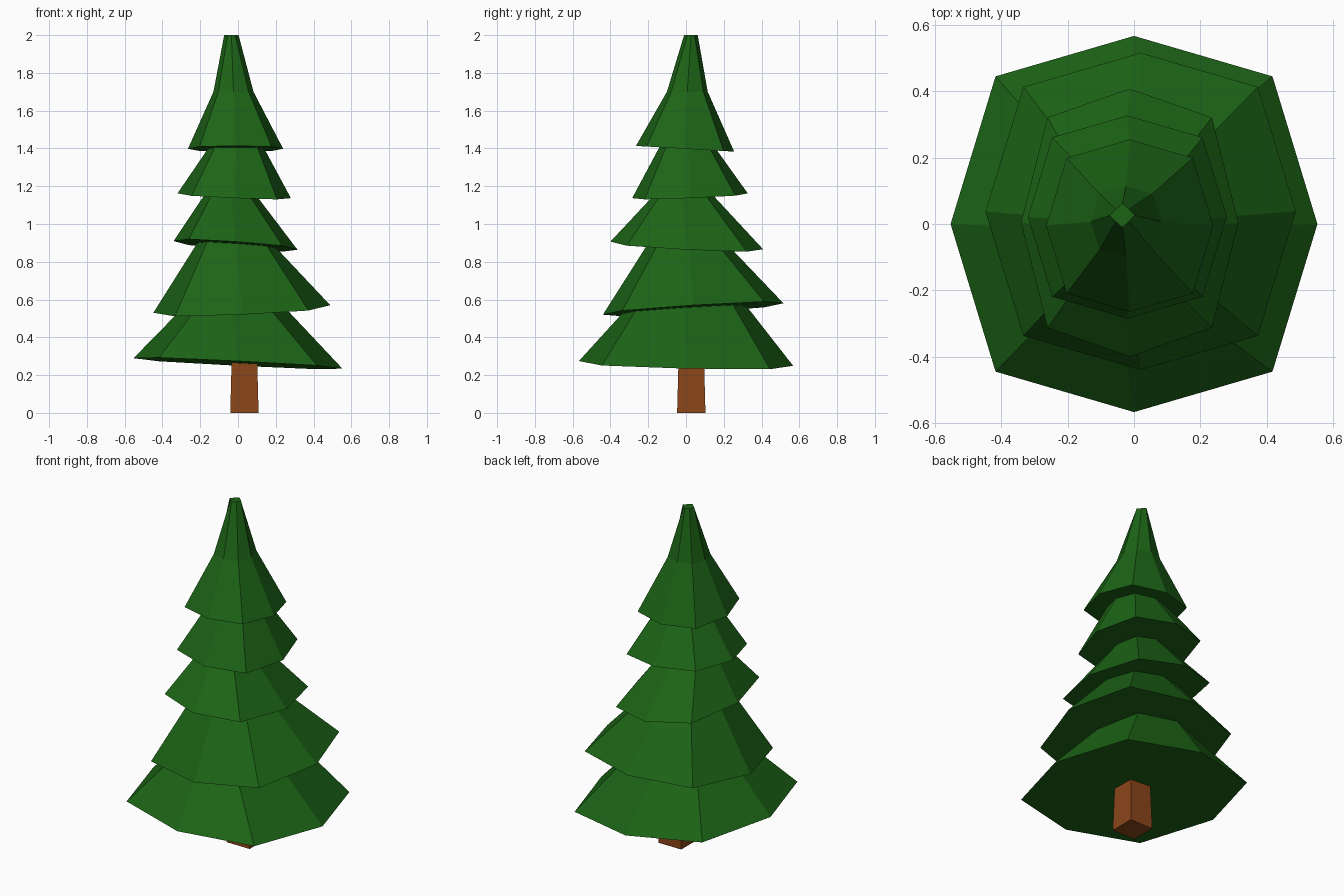
import bpy
import bmesh

if "Cube" in bpy.data.objects:
    bpy.data.objects.remove(bpy.data.objects["Cube"])


def material(name, rgb):
    m = bpy.data.materials.new(name)
    m.diffuse_color = (*rgb, 1)
    m.use_nodes = True
    m.node_tree.nodes["Principled BSDF"].inputs["Base Color"].default_value = m.diffuse_color
    return m


def ring(bm, cx, cy, rx, ry, plane, kx=0.755, ky=0.785):
    """Eight-sided ring lying in the tilted plane z = z0 + sx*x + sy*y."""
    z0, sx, sy = plane
    unit = [(1, 0), (kx, ky), (0, 1), (-kx, ky),
            (-1, 0), (-kx, -ky), (0, -1), (kx, -ky)]
    pts = [(cx + rx * u, cy + ry * v) for u, v in unit]
    return [bm.verts.new((x, y, z0 + sx * x + sy * y)) for x, y in pts]


def skin(name, bm, rings, mat):
    """Bridge consecutive rings, cap both ends and make an object."""
    n = len(rings[0])
    for a, b in zip(rings, rings[1:]):
        for i in range(n):
            j = (i + 1) % n
            bm.faces.new((a[i], a[j], b[j], b[i]))
    bm.faces.new(rings[0][::-1])
    bm.faces.new(rings[-1])
    bmesh.ops.recalc_face_normals(bm, faces=bm.faces)
    me = bpy.data.meshes.new(name)
    bm.to_mesh(me)
    bm.free()
    me.materials.append(mat)
    ob = bpy.data.objects.new(name, me)
    bpy.context.collection.objects.link(ob)
    return ob


green = material("needles", (0.0116, 0.127, 0.008))
brown = material("bark", (0.258, 0.06, 0.0095))

# Foliage tiers: tilted rim plane, wide rim, and narrow top of the tier
# (each narrow top lies in the rim plane of the tier above)
planes = [(0.262, -0.05, -0.022), (0.547, 0.043, 0.063),
          (0.886, -0.07, -0.05), (1.148, -0.042, 0.041),
          (1.398, 0.0, -0.058), (1.70, 0.0, 0.0)]
rims = [(0.0, 0.0, 0.553, 0.567), (0.02, 0.038, 0.468, 0.478),
        (-0.013, 0.004, 0.328, 0.404), (-0.02, 0.021, 0.3, 0.306),
        (-0.013, -0.005, 0.252, 0.26)]
tops = [(-0.033, -0.01, 0.282, 0.33), (-0.005, 0.017, 0.21, 0.218),
        (-0.037, -0.02, 0.14, 0.16), (-0.01, 0.012, 0.15, 0.153),
        (-0.024, 0.007, 0.106, 0.108)]

bm = bmesh.new()
rings = []
for k in range(5):
    rings.append(ring(bm, *rims[k], planes[k]))
    rings.append(ring(bm, *tops[k], planes[k + 1]))

# Steep blunt tip
rings.append(ring(bm, -0.035, 0.026, 0.038, 0.036, (2.0, 0, 0), 0.52, 0.52))
skin("foliage", bm, rings, green)

# Square, slightly tapered trunk
bm = bmesh.new()
rings = [[bm.verts.new((0.034 + h * u, 0.028 + h * v, z))
          for u, v in ((1, 1), (-1, 1), (-1, -1), (1, -1))]
         for h, z in ((0.075, 0.0), (0.067, 0.3))]
skin("trunk", bm, rings, brown)
